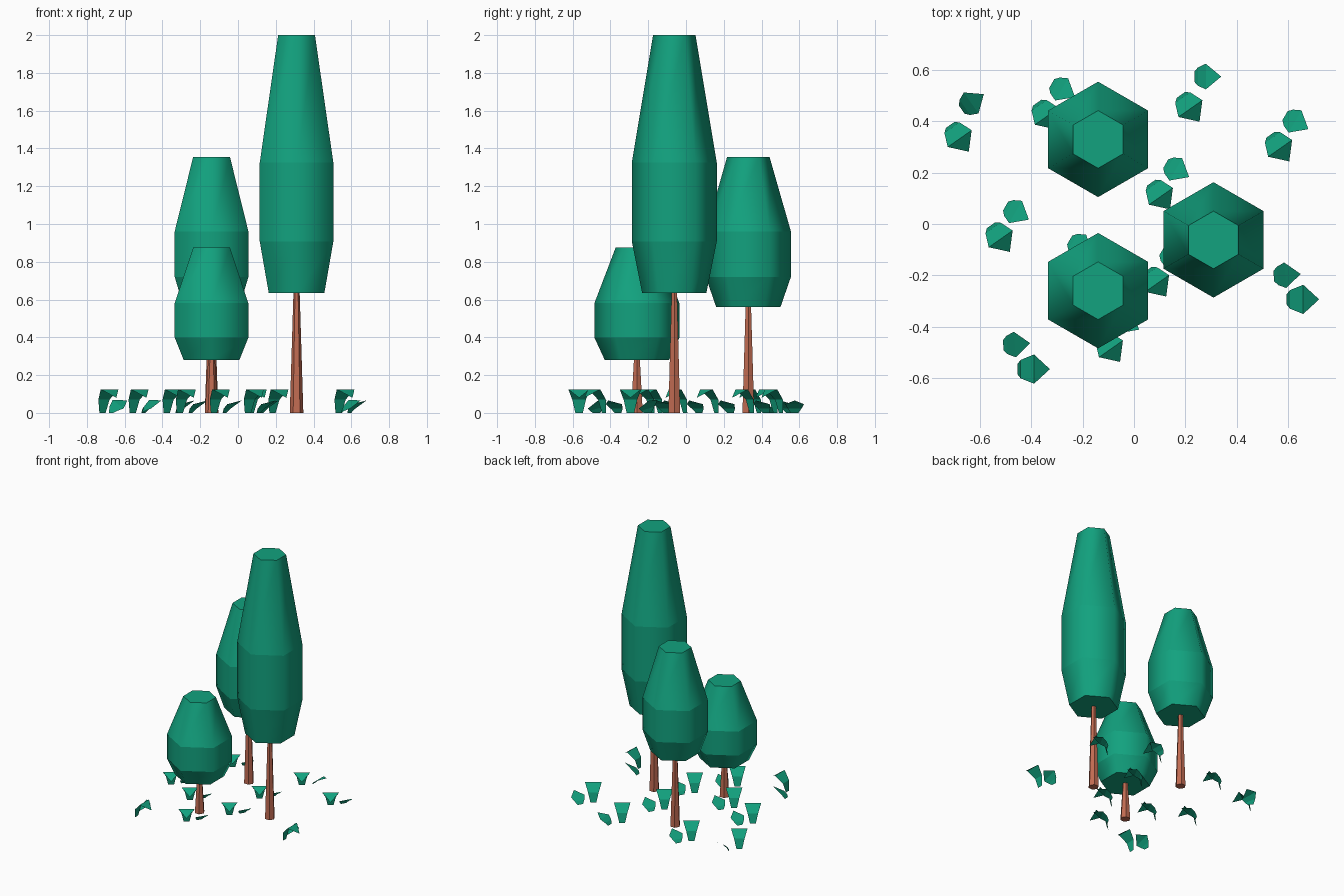
import bpy, bmesh
from math import sin, cos, pi, radians
from mathutils import Matrix, Vector

cube = bpy.data.objects.get("Cube")
if cube:
    bpy.data.objects.remove(cube)


def material(name, rgb):
    m = bpy.data.materials.new(name)
    m.use_nodes = True
    m.diffuse_color = (*rgb, 1)
    m.node_tree.nodes["Principled BSDF"].inputs["Base Color"].default_value = (*rgb, 1)
    return m


GREEN = material("leaf green", (0.006, 0.36, 0.21))
BROWN = material("bark brown", (0.54, 0.15, 0.085))


def finish(bm, name, mat, place):
    mesh = bpy.data.meshes.new(name)
    bm.to_mesh(mesh)
    bm.free()
    mesh.materials.append(mat)
    ob = bpy.data.objects.new(name, mesh)
    ob.matrix_world = place
    bpy.context.collection.objects.link(ob)
    return ob


def lathe(name, mat, place, profile, turn, smooth):
    """Six-sided solid from (radius, z) rings, with crisp horizontal edges."""
    bm = bmesh.new()
    rings = [[bm.verts.new((r * cos(turn + k * pi / 3), r * sin(turn + k * pi / 3), z))
              for k in range(6)] for r, z in profile]
    for low, high in zip(rings, rings[1:]):
        for k in range(6):
            n = (k + 1) % 6
            bm.faces.new((low[k], low[n], high[n], high[k])).smooth = smooth
    bm.faces.new(rings[0][::-1])
    bm.faces.new(rings[-1])
    for e in bm.edges:
        if abs(e.verts[0].co.z - e.verts[1].co.z) < 1e-4:
            e.smooth = False
    return finish(bm, name, mat, place)


def tree(name, x, y, bottom, top):
    """Tapered trunk under a barrel-shaped crown."""
    place = Matrix.Translation((x, y, 0))
    h = top - bottom
    crown = [(0.17, bottom), (0.225, bottom + 0.2 * h),
             (0.225, bottom + 0.505 * h), (0.1125, top)]
    lathe(name + "_crown", GREEN, place, crown, pi / 2, True)
    trunk = [(0.036, 0), (0.015, bottom + 0.05)]
    lathe(name + "_trunk", BROWN, place, trunk, 0, False)


tree("tall_tree", 0.31, -0.062, 0.635, 2.0)
tree("middle_tree", -0.14, 0.33, 0.56, 1.355)
tree("small_tree", -0.14, -0.26, 0.28, 0.875)

# Blade profiles: (distance along, half width, height), ending in a tip
ARCHED = [(-0.065, 0.02, 0), (-0.052, 0.036, 0.07), (0, 0.057, 0.125), (0.062, 0, 0.08)]
LOW = [(-0.045, 0.02, 0), (-0.03, 0.036, 0.022), (0, 0.05, 0.046), (0.06, 0, 0.066)]


def blade(name, profile, x, y, degrees, roll=0):
    """Leaf strip, widest near the end; roll lifts its left side."""
    bm = bmesh.new()
    rows = []
    for d, w, z in profile[:-1]:
        lift = roll * z * 0.5
        rows.append((bm.verts.new((d, -w, z - lift)), bm.verts.new((d, w, z + lift))))
    for a, b in zip(rows, rows[1:]):
        bm.faces.new((a[0], b[0], b[1], a[1]))
    d, w, z = profile[-1]
    bm.faces.new((rows[-1][0], bm.verts.new((d, w, z)), rows[-1][1]))
    place = Matrix.Translation((x, y, 0)) @ Matrix.Rotation(radians(degrees), 4, "Z")
    finish(bm, name, GREEN, place)


# Grass tufts: arched blade position, offset to its low blade
NEAR = (0.058, 0.105)
tufts = [(-0.52, -0.058), (-0.34, 0.42), (0.105, 0.108), (0.57, 0.295),
         (0.09, -0.232), (-0.09, -0.487), (-0.27, -0.19)]
for i, (x, y) in enumerate(tufts):
    blade(f"arched_blade_{i}", ARCHED, x, y, -55)
    blade(f"low_blade_{i}", LOW, x + NEAR[0], y + NEAR[1], -30)

# Outlying tufts turned other ways: arched x, y, angle, low x, y, angle, roll
outliers = [(-0.68, 0.333, -55, -0.635, 0.472, 35, 1),
            (0.22, 0.45, -55, 0.28, 0.575, 0, 0),
            (-0.39, -0.566, 0, -0.465, -0.47, 5, 1),
            (0.66, -0.294, 0, 0.59, -0.2, 5, 1)]
for i, (ax, ay, aa, lx, ly, la, roll) in enumerate(outliers):
    blade(f"outer_arched_blade_{i}", ARCHED, ax, ay, aa)
    blade(f"outer_low_blade_{i}", LOW, lx, ly, la, roll)
